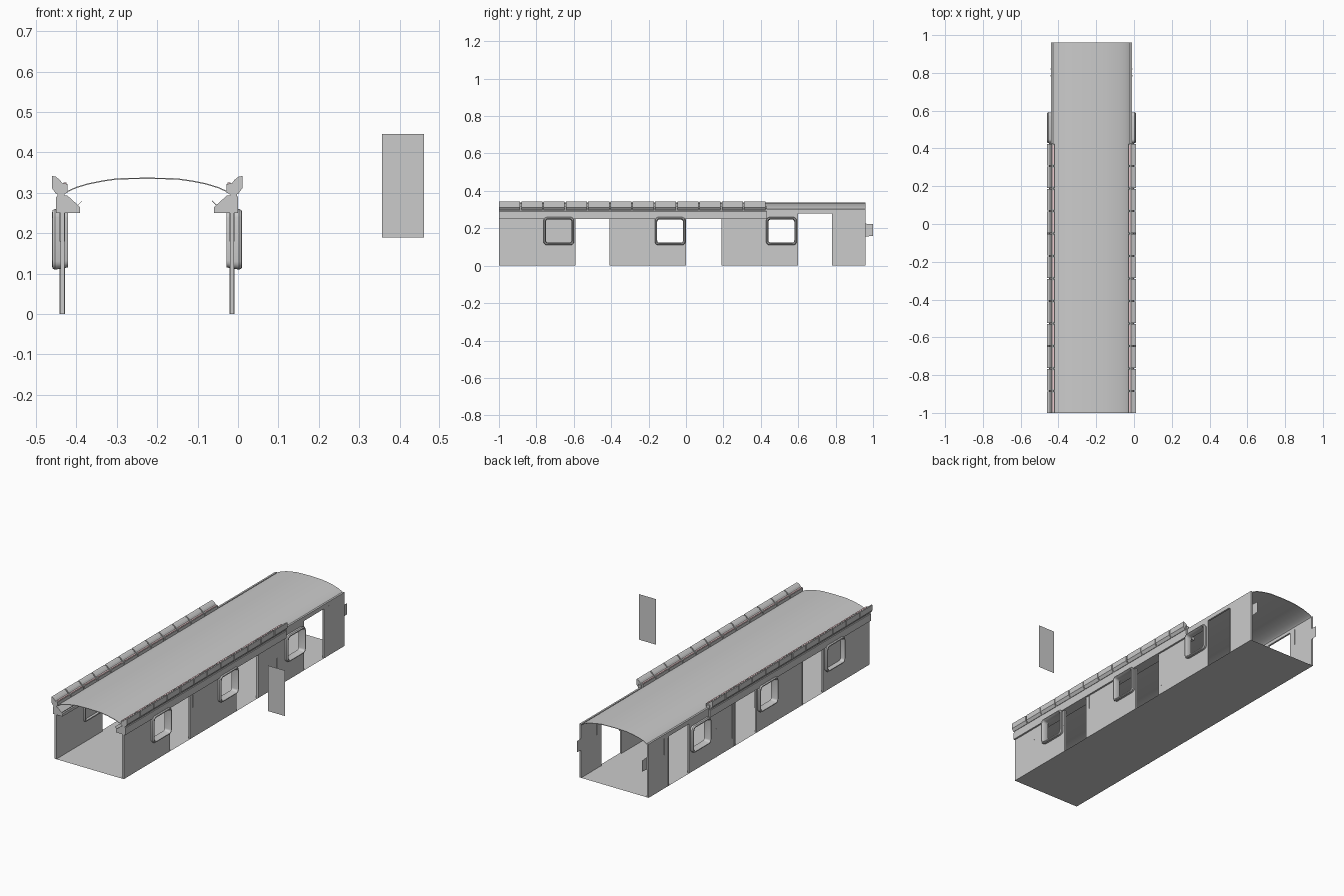
import bpy, bmesh, math

if "Cube" in bpy.data.objects:
    bpy.data.objects.remove(bpy.data.objects["Cube"])

CX = -0.225  # centre line of the carriage; the loose panel sits off to the right


def make(name, verts, faces, mat=None, smooth=False):
    me = bpy.data.meshes.new(name)
    me.from_pydata(verts, [], faces)
    bm = bmesh.new()
    bm.from_mesh(me)
    bmesh.ops.recalc_face_normals(bm, faces=bm.faces)
    bm.to_mesh(me)
    bm.free()
    ob = bpy.data.objects.new(name, me)
    bpy.context.collection.objects.link(ob)
    if mat:
        me.materials.append(mat)
    if smooth:
        bpy.context.view_layer.objects.active = ob
        ob.select_set(True)
        bpy.ops.object.shade_smooth_by_angle(angle=math.radians(35))
        ob.select_set(False)
    return ob


def prism(name, prof, spans, s, mat=None):
    """Extrude an (offset, z) profile along y for every span."""
    v, f, n = [], [], len(prof)
    for y0, y1 in spans:
        b = len(v)
        v += [(CX + s * d, y, z) for y in (y0, y1) for d, z in prof]
        f += [tuple(range(b, b + n)), tuple(range(b + n, b + 2 * n))]
        f += [(b + i, b + (i + 1) % n, b + n + (i + 1) % n, b + n + i) for i in range(n)]
    return make(name, v, f, mat)


def rect(d0, d1, z0, z1):
    return [(d0, z0), (d1, z0), (d1, z1), (d0, z1)]


def rounded(yc, zc, hy, hz, r):
    pts = []
    for k, (a, b) in enumerate([(1, 1), (-1, 1), (-1, -1), (1, -1)]):
        for i in range(5):
            t = math.radians(90 * k + 22.5 * i)
            pts.append((yc + a * (hy - r) + r * math.cos(t), zc + b * (hz - r) + r * math.sin(t)))
    return pts


def window_frame(name, yc, s):
    # section through the frame: (offset, inset from outer edge)
    sec = [(0.204, 0.004), (0.228, 0.0), (0.234, 0.003), (0.235, 0.008), (0.228, 0.012),
           (0.206, 0.013), (0.196, 0.012), (0.196, 0.006), (0.204, 0.004)][:-1]
    v, f, n, m = [], [], 20, len(sec)
    for d, ins in sec:
        v += [(CX + s * d, y, z) for y, z in rounded(yc, 0.185, 0.082 - ins, 0.075 - ins, 0.02 - ins * 0.6)]
    for j in range(m):
        for i in range(n):
            k, q = (j + 1) % m, (i + 1) % n
            f.append((j * n + i, j * n + q, k * n + q, k * n + i))
    make(name, v, f, smooth=True)


pink = bpy.data.materials.new("light_strip")
pink.diffuse_color = (0.85, 0.6, 0.62, 1)
pink.use_nodes = True
pink.node_tree.nodes["Principled BSDF"].inputs["Base Color"].default_value = pink.diffuse_color

windows = [-0.68, -0.085, 0.51]
doors = [(-0.59, -0.41), (0.0, 0.19), (0.6, 0.78)]
zs = [0, 0.12, 0.25, 0.278, 0.302]
ys = sorted([-1, 0.96] + [w + o for w in windows for o in (-0.073, 0.073)] + [y for d in doors for y in d])
step = 1.43 / 12
strips = [(-0.84, 0.18, 0.25), (-0.6, 0.16, 0.25), (-0.405, 0.0, 0.25), (-0.385, 0.17, 0.25),
          (0.197, 0.0, 0.25), (0.215, 0.05, 0.25), (0.36, 0.0, 0.16), (0.785, 0.0, 0.27), (0.82, 0.19, 0.28)]

for s, side in ((-1, "left"), (1, "right")):
    # side wall with door and window openings
    faces = []
    verts = [(CX + s * 0.215, y, z) for y in ys for z in zs]
    nz = len(zs)
    for i in range(len(ys) - 1):
        ym = (ys[i] + ys[i + 1]) / 2
        for j in range(nz - 1):
            door = any(a < ym < b for a, b in doors) and zs[j] < 0.27
            win = any(abs(ym - w) < 0.05 for w in windows) and j == 1
            if not (door or win):
                a = i * nz + j
                faces.append((a, a + nz, a + nz + 1, a + 1))
    wall = make(side + "_wall", verts, faces)
    bm = bmesh.new()
    bm.from_mesh(wall.data)
    if (bm.faces[:] and bm.faces[:][0].normal.x * s < 0):
        bmesh.ops.reverse_faces(bm, faces=bm.faces[:])
    bm.to_mesh(wall.data)
    bm.free()
    mod = wall.modifiers.new("thickness", "SOLIDIFY")
    mod.thickness = 0.01
    mod.offset = -1
    # window frames
    for k, w in enumerate(windows):
        window_frame(f"{side}_window_frame_{k}", w, s)
    # narrow trim strips beside the openings
    for k, (y, a, b) in enumerate(strips):
        prism(f"{side}_trim_{k}", rect(0.2035, 0.2165, a, b), [(y - 0.003, y + 0.003)], s)
    # lower ledge, its little lip, and the segmented upper light housing
    prism(side + "_ledge", [(0.225, 0.25), (0.225, 0.29), (0.218, 0.296), (0.197, 0.293),
                            (0.166, 0.265), (0.166, 0.25)], [(-1, 0.43)], s)
    prism(side + "_ledge_lip", [(0.172, 0.268), (0.16, 0.28), (0.161, 0.281), (0.173, 0.269)], [(-1, 0.43)], s)
    spans = [(-1 + i * step, -1 + (i + 1) * step - 0.006) for i in range(12)]
    prism(side + "_light_housing", [(0.236, 0.342), (0.226, 0.34), (0.216, 0.332), (0.21, 0.324),
                                    (0.197, 0.322), (0.197, 0.3), (0.225, 0.297), (0.236, 0.312)], spans, s)
    prism(side + "_light_strip", rect(0.199, 0.207, 0.321, 0.3255),
          [(a + 0.008, b - 0.008) for a, b in spans], s, pink)
    prism(side + "_housing_core", rect(0.205, 0.222, 0.29, 0.318), [(-1, 0.43)], s)
    # flat tab at the rear end
    x = CX + s * 0.203
    make(side + "_rear_tab", [(x, 0.955, 0.155), (x, 1, 0.16), (x, 1, 0.222), (x, 0.955, 0.225)], [(0, 1, 2, 3)])

# closed pane in one left window
prism("left_window_pane", rect(0.209, 0.212, 0.115, 0.255), [(-0.755, -0.605)], -1)

# floor
make("floor", [(CX + a * 0.215, y, 0) for a, y in ((-1, -1), (1, -1), (1, 0.96), (-1, 0.96))], [(0, 1, 2, 3)])

# curved roof shell
half = [(0.215, 0.285), (0.21, 0.296), (0.195, 0.306), (0.175, 0.315), (0.145, 0.324),
        (0.11, 0.331), (0.075, 0.336)]
arc = [(-d, z) for d, z in half] + [(0, 0.338)] + half[::-1]
n = len(arc)
rv = [(CX + d, y, z - t) for t in (0, 0.003) for y in (-1, 0.96) for d, z in arc]
rf = []
for i in range(n - 1):
    rf += [(i, i + 1, n + i + 1, n + i), (2 * n + i, 2 * n + i + 1, 3 * n + i + 1, 3 * n + i),
           (i, i + 1, 2 * n + i + 1, 2 * n + i), (n + i, n + i + 1, 3 * n + i + 1, 3 * n + i)]
make("roof", rv, rf, smooth=True)

# loose upright panel beside the carriage
make("side_panel", [(0.356, -0.24, 0.19), (0.461, -0.24, 0.19), (0.461, -0.24, 0.446), (0.356, -0.24, 0.446)],
     [(0, 1, 2, 3)])
